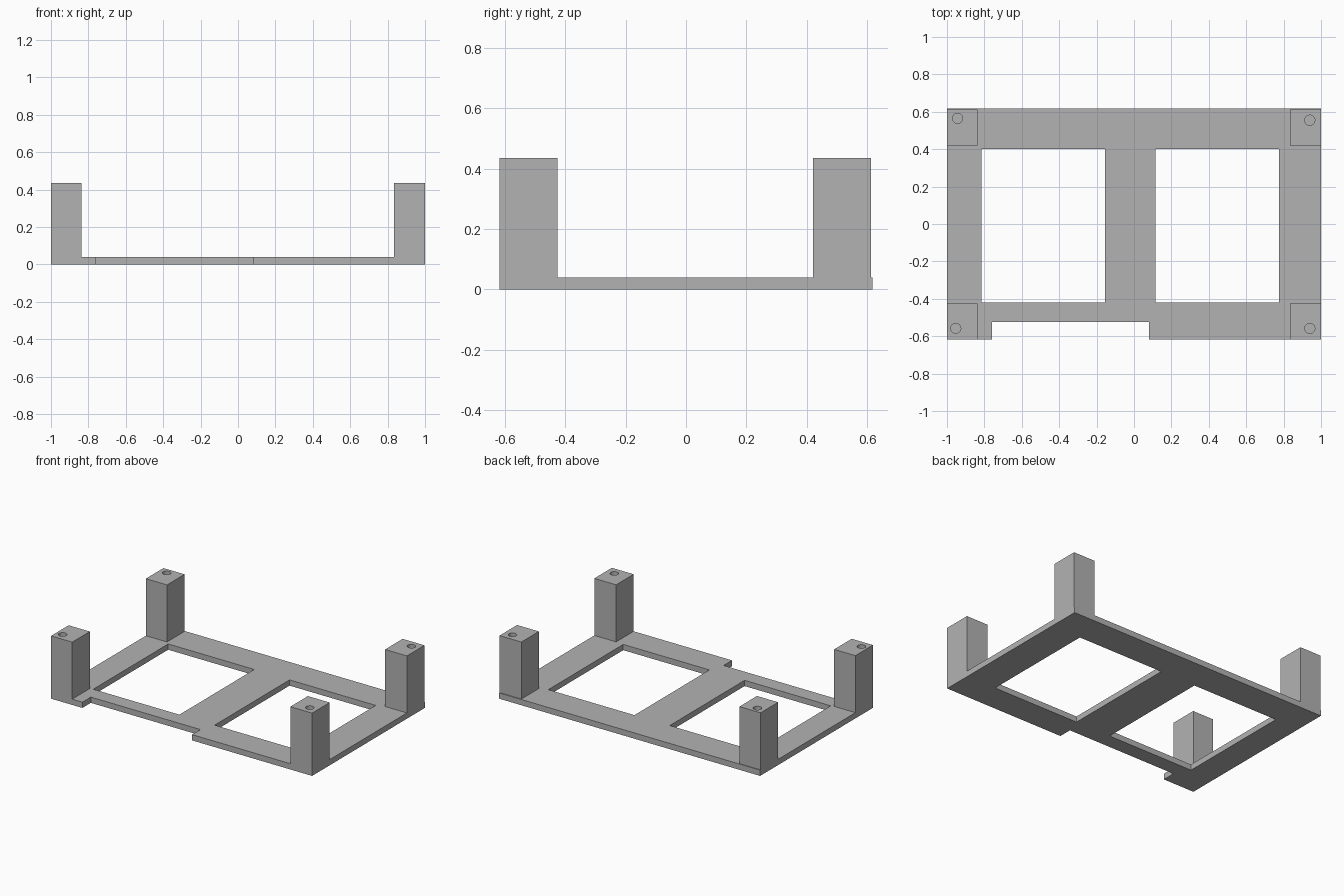
import bpy

default = bpy.data.objects.get("Cube")
if default:
    bpy.data.objects.remove(default, do_unlink=True)

PLATE_TOP, POST_TOP, HOLE_FLOOR = 0.04, 0.435, 0.1
HALF_Y = 0.617

grey = bpy.data.materials.new("plain grey")
grey.use_nodes = True
colour = (0.45, 0.45, 0.45, 1)
grey.diffuse_color = colour
grey.node_tree.nodes["Principled BSDF"].inputs["Base Color"].default_value = colour


def rectangle(x0, x1, y0, y1):
    return [(x0, y0), (x1, y0), (x1, y1), (x0, y1)]


def select_only(obj):
    bpy.ops.object.select_all(action="DESELECT")
    obj.select_set(True)
    bpy.context.view_layer.objects.active = obj


def extruded(name, loops, z0, z1):
    """Flat outline with optional inner loops, extruded from z0 to z1."""
    curve = bpy.data.curves.new(name, "CURVE")
    curve.dimensions = "2D"
    curve.fill_mode = "BOTH"
    curve.extrude = (z1 - z0) / 2
    for loop in loops:
        spline = curve.splines.new("POLY")
        spline.points.add(len(loop) - 1)
        for point, (x, y) in zip(spline.points, loop):
            point.co = (x, y, 0, 1)
        spline.use_cyclic_u = True
    obj = bpy.data.objects.new(name, curve)
    bpy.context.collection.objects.link(obj)
    obj.location.z = (z0 + z1) / 2
    select_only(obj)
    bpy.ops.object.convert(target="MESH")
    obj = bpy.context.object
    bpy.ops.object.shade_flat()
    obj.data.materials.clear()
    obj.data.materials.append(grey)
    return obj


# Base plate with a shallow front notch and two windows
outline = [(-1, -HALF_Y), (-0.76, -HALF_Y), (-0.76, -0.525), (0.08, -0.525),
           (0.08, -HALF_Y), (1, -HALF_Y), (1, HALF_Y), (-1, HALF_Y)]
windows = [rectangle(-0.815, -0.155, -0.42, 0.4), rectangle(0.115, 0.775, -0.42, 0.4)]
extruded("base_plate", [outline] + windows, 0, PLATE_TOP)

# Corner posts, each with a blind screw hole in its top
front, back = (-HALF_Y, -0.425), (0.42, 0.612)
right, left = (-1, -0.838), (0.833, 1)
posts = [("front_right_post", right, front, (-0.953, -0.558)),
         ("front_left_post", left, front, (0.94, -0.558)),
         ("back_right_post", right, back, (-0.943, 0.565)),
         ("back_left_post", left, back, (0.94, 0.555))]

for name, xs, ys, (hx, hy) in posts:
    bpy.ops.mesh.primitive_cube_add(
        size=1, location=(sum(xs) / 2, sum(ys) / 2, (PLATE_TOP + POST_TOP) / 2))
    post = bpy.context.object
    post.name = name
    post.scale = (xs[1] - xs[0], ys[1] - ys[0], POST_TOP - PLATE_TOP)
    post.data.materials.append(grey)

    depth = POST_TOP + 0.05 - HOLE_FLOOR
    bpy.ops.mesh.primitive_cylinder_add(
        vertices=32, radius=0.027, depth=depth, location=(hx, hy, HOLE_FLOOR + depth / 2))
    cutter = bpy.context.object
    cutter.name = "hole_cutter"
    cutter.hide_render = True
    cutter.data.materials.append(grey)

    cut = post.modifiers.new("screw_hole", "BOOLEAN")
    cut.operation = "DIFFERENCE"
    cut.solver = "EXACT"
    cut.object = cutter
    select_only(post)
    bpy.ops.object.transform_apply(location=False, rotation=False, scale=True)
    bpy.ops.object.modifier_apply(modifier=cut.name)
    bpy.ops.object.shade_smooth_by_angle()
    bpy.data.objects.remove(cutter, do_unlink=True)
